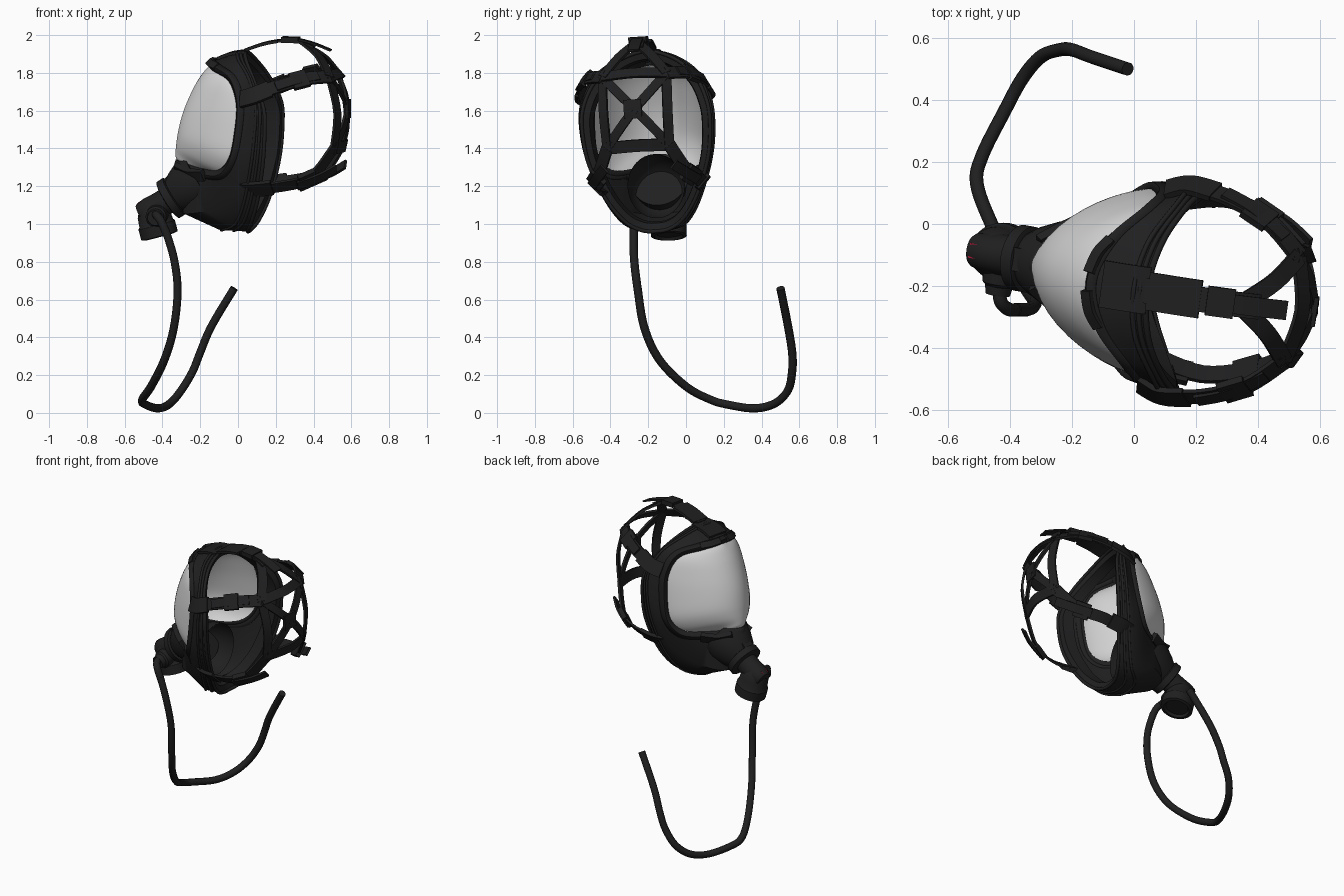
import bpy, bmesh, math
from mathutils import Vector, Matrix

if "Cube" in bpy.data.objects:
    bpy.data.objects.remove(bpy.data.objects["Cube"])

# The mask is modelled facing -x, symmetric about y = 0, then turned into its pose
POSE = (Matrix.Translation((.1, -.195, 1.45)) @ Matrix.Rotation(math.radians(-8), 4, 'Z')
        @ Matrix.Rotation(math.radians(3.5), 4, 'X') @ Matrix.Diagonal((1, .95, 1, 1))
        @ Matrix.Translation((-.1, 0, -1.45)))


def material(name, col):
    m = bpy.data.materials.new(name)
    m.diffuse_color = (*col, 1)
    m.use_nodes = True
    m.node_tree.nodes["Principled BSDF"].inputs["Base Color"].default_value = m.diffuse_color
    return m


BLACK = material("black rubber", (.014, .014, .015))
CLEAR = material("pale visor", (.66, .66, .66))
RED = material("red button", (.45, .008, .035))


def spline(pts, n=5, closed=False):
    """Catmull-Rom samples through the points."""
    p = [Vector(a) for a in pts]
    k, out = len(p), []
    for i in range(k if closed else k - 1):
        if closed:
            a, b, c, d = (p[(i + j) % k] for j in (-1, 0, 1, 2))
        else:
            a, b, c, d = (p[min(max(i + j, 0), k - 1)] for j in (-1, 0, 1, 2))
        for s in range(n):
            t = s / n
            out.append(.5 * (2 * b + (c - a) * t + (2 * a - 5 * b + 4 * c - d) * t * t
                             + (3 * b - a - 3 * c + d) * t ** 3))
    return out if closed else out + [p[-1]]


def finish(name, bm, mat):
    bmesh.ops.remove_doubles(bm, verts=bm.verts, dist=1e-5)
    bmesh.ops.recalc_face_normals(bm, faces=bm.faces)
    bm.transform(POSE)
    me = bpy.data.meshes.new(name)
    bm.to_mesh(me)
    bm.free()
    ob = bpy.data.objects.new(name, me)
    me.materials.append(mat)
    bpy.context.collection.objects.link(ob)
    return ob


def loft(name, rows, mat, wrap=True, caps=False, solid=0):
    bm = bmesh.new()
    vs = [[bm.verts.new(p) for p in r] for r in rows]
    n = len(rows[0])
    for a, b in zip(vs, vs[1:]):
        for i in range(n if wrap else n - 1):
            j = (i + 1) % n
            bm.faces.new((a[i], a[j], b[j], b[i]))
    if caps:
        bm.faces.new(vs[0])
        bm.faces.new(vs[-1])
    ob = finish(name, bm, mat)
    if solid:
        m = ob.modifiers.new("thickness", 'SOLIDIFY')
        m.thickness, m.offset = solid, 0
    return ob


def tube(name, pts, r, mat, closed=False, posed=True):
    cu = bpy.data.curves.new(name, 'CURVE')
    cu.dimensions, cu.bevel_depth, cu.bevel_resolution, cu.use_fill_caps = '3D', r, 3, True
    sp = cu.splines.new('POLY')
    sp.points.add(len(pts) - 1)
    for q, p in zip(sp.points, pts):
        q.co = (*((POSE @ Vector(p)) if posed else p), 1)
    sp.use_cyclic_u = closed
    cu.materials.append(mat)
    bpy.context.collection.objects.link(bpy.data.objects.new(name, cu))


def lathe(name, start, axis, profile, sides=32):
    """Turned part: profile is (distance along axis, radius)."""
    rot = Vector(axis).to_track_quat('Z', 'Y')
    rows = [[Vector(start) + rot @ Vector((r * math.cos(a), r * math.sin(a), h))
             for a in (2 * math.pi * i / sides for i in range(sides))] for h, r in profile]
    return loft(name, rows, BLACK, caps=True)


HEAD = Vector((.2, 0, 1.5))


def strap(name, pts, width, thick=.014, lift=0, n=5):
    """Flat band along a path, facing away from the head centre."""
    p, rows = spline(pts, n), []
    for i, c in enumerate(p):
        t = (p[min(i + 1, len(p) - 1)] - p[max(i - 1, 0)]).normalized()
        w = t.cross(c - HEAD).normalized()
        u = w.cross(t)
        if u.dot(c - HEAD) < 0:
            u = -u
        c = c + u * lift
        w, u = w * width / 2, u * thick / 2
        rows.append([c + w + u, c - w + u, c - w - u, c + w - u])
    return loft(name, rows, BLACK, caps=True)


def flip(pts, s):
    return [(x, y * s, z) for x, y, z in pts]


def ring(half):
    return spline(half + [(x, -y, z) for x, y, z in half[-2:0:-1]], 6, True)


def mix(a, b, t):
    return [tuple(Vector(p).lerp(Vector(q), t)) for p, q in zip(a, b)]


# Half loops from top centre round the side to the chin
lens_edge = [(-.15, 0, 1.84), (-.11, .14, 1.82), (-.01, .25, 1.77), (.035, .298, 1.65), (.025, .312, 1.5),
             (-.005, .305, 1.37), (-.07, .245, 1.3), (-.17, .15, 1.3), (-.29, .07, 1.33), (-.33, 0, 1.34)]
bezel_out = [(-.12, 0, 1.87), (-.07, .15, 1.85), (.03, .27, 1.79), (.075, .325, 1.66), (.065, .34, 1.5),
             (.03, .33, 1.355), (-.04, .27, 1.26), (-.15, .18, 1.25), (-.27, .09, 1.27), (-.33, 0, 1.28)]
cheek = [(-.06, 0, 1.885), (-.02, .155, 1.86), (.07, .28, 1.79), (.11, .34, 1.65), (.1, .355, 1.5),
         (.07, .34, 1.34), (.01, .28, 1.18), (-.11, .19, 1.09), (-.25, .11, 1.06), (-.30, 0, 1.06)]
back_shell = [(0, 0, 1.915), (.025, .16, 1.88), (.1, .3, 1.785), (.14, .365, 1.65), (.135, .375, 1.5),
              (.11, .345, 1.33), (.06, .265, 1.13), (0, .18, 1.01), (-.08, .09, .975), (-.1, 0, .97)]
flange = [(.045, 0, 1.915), (.07, .16, 1.87), (.13, .285, 1.765), (.185, .35, 1.63), (.19, .36, 1.5),
          (.175, .335, 1.33), (.135, .255, 1.14), (.09, .165, 1.02), (.06, .08, .97), (.05, 0, .96)]
seal = [(x - .01, y * .88, 1.45 + (z - 1.45) * .91) for x, y, z in flange]
seal_in = [(x - .08, y * .84, 1.45 + (z - 1.45) * .89) for x, y, z in flange]

# Face piece shell with rolled-in face seal, and ridges round the rim
loft("face_shell", [ring(h) for h in (bezel_out, cheek, back_shell, flange, seal, seal_in)], BLACK)
for i, (t, r) in enumerate(((.05, .008), (.5, .008), (1, .01))):
    tube("rim_ridge_%d" % i, ring(mix(back_shell, flange, t)), r, BLACK, True)

# Visor: each row bulges from the side edge to the centre profile
centre = [(-.15, 0, 1.84), (-.185, 0, 1.8), (-.225, 0, 1.74), (-.27, 0, 1.65), (-.3, 0, 1.57),
          (-.32, 0, 1.49), (-.33, 0, 1.43), (-.335, 0, 1.385), (-.335, 0, 1.36), (-.33, 0, 1.34)]
rows = []
for e, c in zip(spline(lens_edge, 4), spline(centre, 4)):
    row = []
    for k in range(25):
        f = math.pi * (k / 24 - .5)
        w = max(math.cos(f), 0) ** 1.5
        row.append(Vector((e.x + (c.x - e.x) * w, e.y * math.sin(f), e.z + (c.z - e.z) * w)))
    rows.append(row)
loft("visor", rows, CLEAR, wrap=False)

# Visor frame with clamp lugs at the top and lower corners
raised = [(x - .01, y * 1.03, 1.55 + (z - 1.55) * 1.03) for x, y, z in mix(lens_edge, bezel_out, .4)]
loft("visor_frame", [ring(h) for h in (lens_edge, raised, bezel_out)], BLACK, solid=.01)
for s in (1, -1):
    strap("frame_top_lug", flip([(-.145, .03, 1.86), (-.125, .1, 1.85), (-.09, .15, 1.84)], s), .04, .026)
    strap("frame_low_lug", flip([(-.32, .07, 1.3), (-.24, .13, 1.27), (-.16, .19, 1.27)], s), .06, .03)
strap("brow_block", [(-.1, 0, 1.88), (-.03, 0, 1.905), (.05, 0, 1.915)], .16, .016)

# Inner nose cup, open to the back
bm = bmesh.new()
bmesh.ops.create_uvsphere(bm, u_segments=28, v_segments=18, radius=1)
bmesh.ops.delete(bm, geom=[v for v in bm.verts if v.co.x > .05], context='VERTS')
bm.transform(Matrix.Translation((-.05, 0, 1.2)) @ Matrix.Diagonal((.2, .16, .17, 1)))
finish("nose_cup", bm, BLACK)

# Breathing port and collar
AX = (-.85, 0, -.53)
lathe("breathing_port", (-.2, 0, 1.235), AX, [(0, .16), (.06, .15), (.13, .12), (.17, .095)])
lathe("port_collar", (-.34, 0, 1.15), AX, [(0, .1), (.005, .113), (.045, .113), (.05, .1), (.05, .07), (.12, .07)])
strap("collar_latch", [(-.33, 0, 1.265), (-.37, 0, 1.24), (-.42, 0, 1.195)], .08, .03)

# Demand valve: tilted drum with a dished end cap, head and side boss
lathe("valve_drum", (-.475, 0, 1.13), (.26, 0, -1),
      [(0, .035), (.02, .06), (.08, .088), (.13, .092), (.14, .1), (.2, .1), (.205, .08), (.19, .07)])
lathe("valve_head", (-.42, 0, 1.1), (-1, 0, -.45), [(0, .07), (.07, .066), (.11, .058), (.12, .05)])
lathe("valve_side_boss", (-.43, -.03, 1.05), (0, -1, -.1), [(0, .06), (.07, .055), (.08, .045), (.11, .04)])
bm = bmesh.new()
bmesh.ops.create_cube(bm, size=1)
bm.transform(Matrix.Translation((-.505, 0, 1.09)) @ Matrix.Rotation(math.radians(-32), 4, 'Y')
             @ Matrix.Diagonal((.045, .05, .065, 1)))
finish("red_button", bm, RED)

# Elbow fitting and air hose (world coordinates)
tube("hose_elbow", spline([(-.435, -.2, 1.05), (-.43, -.25, 1.045), (-.405, -.275, 1.01), (-.375, -.277, .94)]),
     .022, BLACK, posed=False)
hose = [(-.385, -.277, .97), (-.34, -.275, .82), (-.32, -.255, .65), (-.34, -.22, .45), (-.39, -.14, .28),
        (-.46, 0, .14), (-.507, .13, .07), (-.49, .22, .044), (-.42, .36, .024), (-.36, .47, .05),
        (-.3, .54, .12), (-.24, .562, .22), (-.2, .562, .32), (-.14, .54, .46), (-.02, .5, .66)]
tube("air_hose", spline(hose, 8), .022, BLACK, posed=False)

# Head harness: back panel with frame and diagonals
top_c, low_c, mid = (.515, .18, 1.79), (.535, .175, 1.41), (.59, -.01, 1.61)
strap("panel_top_bar", [flip([top_c], -1)[0], (.55, 0, 1.8), top_c], .06)
strap("panel_low_bar", [flip([low_c], -1)[0], (.572, 0, 1.415), low_c], .065)
strap("panel_centre", [(.588, -.01, 1.66), mid, (.588, -.01, 1.56)], .1, thick=.018)
for s in (1, -1):
    strap("panel_side_bar", flip([top_c, (.555, .18, 1.6), low_c], s), .055)
    strap("panel_diagonal", flip([top_c, (.563, .092, 1.7), (.59, 0, 1.61)], s), .05)
    strap("panel_diagonal_low", flip([low_c, (.572, .09, 1.51), (.59, 0, 1.61)], s), .05)
    strap("crown_arm", flip([(.36, .01, 1.955), (.45, .09, 1.89), top_c], s), .06)

    # Upper side strap with tab, buckle and loose tail
    up = [(.11, .355, 1.69), (.25, .345, 1.745), (.4, .285, 1.785), top_c]
    strap("upper_strap", flip(up, s), .075)
    strap("upper_strap_tab", flip([(.06, .335, 1.68), (.13, .362, 1.7), (.22, .353, 1.735)], s), .095, .02)
    strap("upper_buckle", flip([(.33, .32, 1.77), (.41, .28, 1.79)], s), .1, .024, n=1)
    strap("upper_tail", flip([(.25, .35, 1.745), (.35, .31, 1.775), (.46, .232, 1.795)], s), .055, lift=.008)

    # Lower side strap with tab, buckle and loose tail
    lo = [(.1, .265, 1.2), (.26, .3, 1.215), (.42, .255, 1.26), low_c]
    strap("lower_strap", flip(lo, s), .07)
    strap("lower_strap_tab", flip([(.06, .27, 1.2), (.13, .295, 1.2), (.22, .305, 1.21)], s), .095, .022)
    strap("lower_buckle", flip([(.36, .285, 1.23), (.44, .245, 1.265)], s), .1, .03, n=1)
    strap("lower_tail", flip([(.35, .295, 1.225), (.46, .245, 1.265), (.54, .19, 1.31)], s), .055, lift=.01)

# Crown strap with buckle and loose tail
strap("crown_strap", [(.04, 0, 1.92), (.15, 0, 1.955), (.28, 0, 1.975), (.38, 0, 1.95), (.41, 0, 1.935)], .085)
strap("crown_tab", [(.05, 0, 1.925), (.14, 0, 1.955), (.22, 0, 1.97)], .13, .016)
strap("crown_buckle", [(.24, 0, 1.978), (.33, 0, 1.975)], .1, .03, n=1)
strap("crown_tail", [(.3, 0, 1.985), (.4, 0, 1.96), (.5, 0, 1.92)], .065, thick=.01)

bpy.ops.object.select_all(action='DESELECT')
for o in bpy.data.objects:
    if o.type == 'MESH':
        o.select_set(True)
        bpy.context.view_layer.objects.active = o
bpy.ops.object.shade_smooth_by_angle(angle=math.radians(35))
